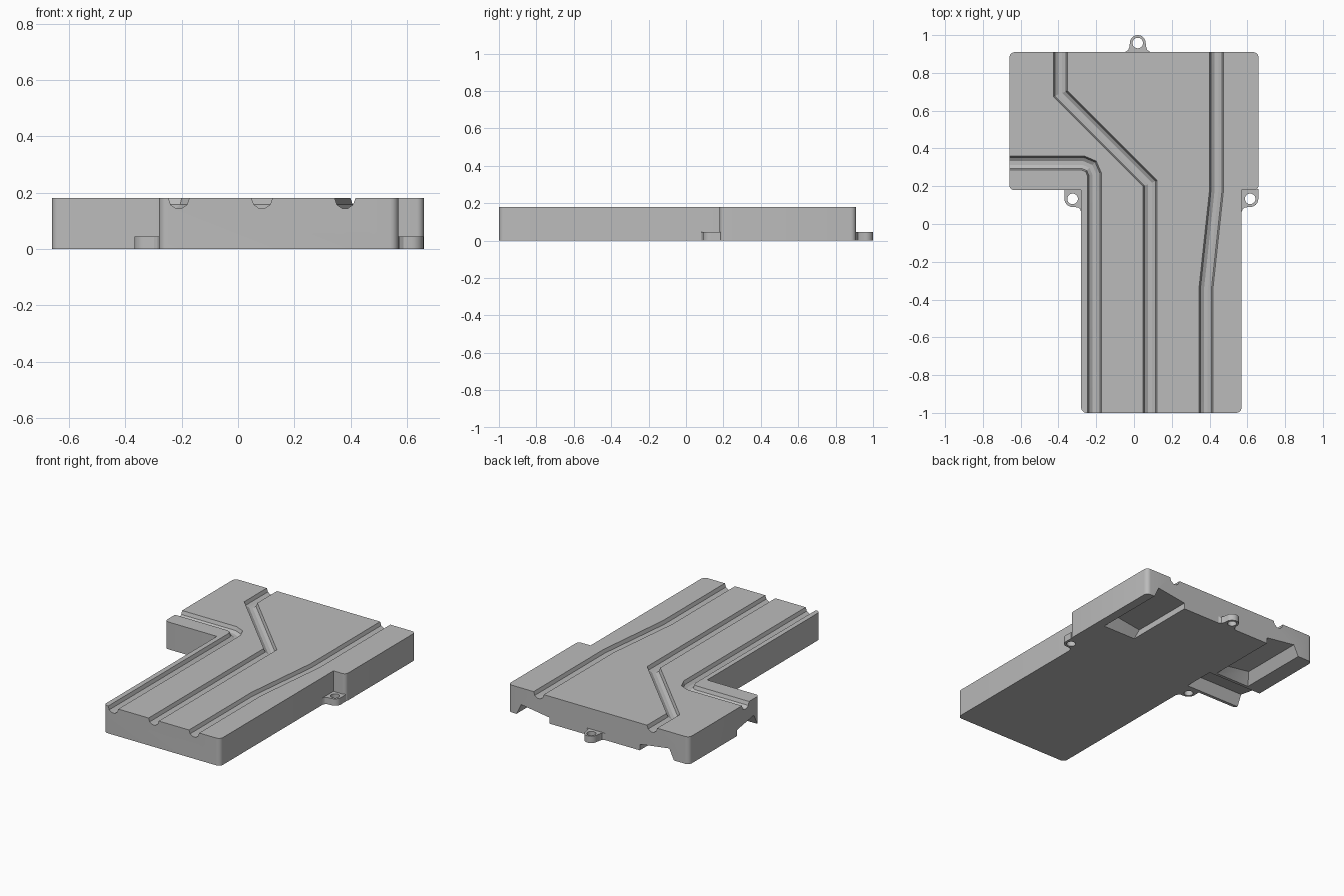
import bpy, bmesh
from math import cos, sin, pi
from mathutils import Vector

if "Cube" in bpy.data.objects:
    bpy.data.objects.remove(bpy.data.objects["Cube"])

grey = bpy.data.materials.new("plain_grey")
grey.use_nodes = True
grey.diffuse_color = (0.5, 0.5, 0.5, 1)
grey.node_tree.nodes["Principled BSDF"].inputs["Base Color"].default_value = (0.5, 0.5, 0.5, 1)

HEIGHT, TAB_HEIGHT = 0.18, 0.045


def finish(name, bm):
    bmesh.ops.recalc_face_normals(bm, faces=bm.faces)
    mesh = bpy.data.meshes.new(name)
    bm.to_mesh(mesh)
    bm.free()
    mesh.materials.append(grey)
    obj = bpy.data.objects.new(name, mesh)
    bpy.context.collection.objects.link(obj)
    return obj


def prism(name, outline, z0, z1):
    bm = bmesh.new()
    face = bm.faces.new([bm.verts.new((x, y, z0)) for x, y in outline])
    top = bmesh.ops.extrude_face_region(bm, geom=[face])["geom"]
    verts = [v for v in top if isinstance(v, bmesh.types.BMVert)]
    bmesh.ops.translate(bm, verts=verts, vec=(0, 0, z1 - z0))
    return finish(name, bm)


def arc(cx, cy, r, a0, a1, n):
    angles = [a0 + (a1 - a0) * i / n for i in range(n + 1)]
    return [(cx + r * cos(a), cy + r * sin(a)) for a in angles]


def rounded(corners, n=6):
    """Round the square corners of an outline given as x, y, radius."""
    out = []
    for i, (x, y, r) in enumerate(corners):
        p = Vector((x, y))
        if not r:
            out.append(p)
            continue
        a = (Vector(corners[i - 1][:2]) - p).normalized()
        b = (Vector(corners[(i + 1) % len(corners)][:2]) - p).normalized()
        for k in range(n + 1):
            t = pi / 2 * k / n
            out.append(p + (a + b) * r - (b * cos(t) + a * sin(t)) * r)
    return out


def sweep(name, path, profile):
    """Sweep an upright profile along a flat path with mitred bends."""
    pts = [Vector(p) for p in path]
    bm = bmesh.new()
    rings = []
    for i, p in enumerate(pts):
        d0 = (p - pts[i - 1]).normalized() if i else (pts[1] - p).normalized()
        d1 = (pts[i + 1] - p).normalized() if i < len(pts) - 1 else d0
        n0, n1 = Vector((-d0.y, d0.x)), Vector((-d1.y, d1.x))
        m = (n0 + n1).normalized()
        m /= m.dot(n0)
        rings.append([bm.verts.new((*(p + m * s), z)) for s, z in profile])
    for a, b in zip(rings, rings[1:]):
        for j in range(len(profile)):
            k = (j + 1) % len(profile)
            bm.faces.new((a[j], a[k], b[k], b[j]))
    bm.faces.new(rings[0])
    bm.faces.new(rings[-1])
    return finish(name, bm)


def recess(name, inner, outer, mouth, end, along_x=False):
    """Wedge pocket: steep inner wall, sloping outer and end walls."""
    side = 1 if outer > inner else -1
    run = 1 if mouth > end else -1
    corners = []
    for w, z, e in ((inner, -0.001, 0), (outer, -0.001, 0),
                    (inner, 0.04, 0.05), (outer - side * 0.035, 0.07, 0.05)):
        corners += [(w, mouth, z), (w, end + run * e, z)]
    bm = bmesh.new()
    for w, l, z in corners:
        bm.verts.new((l, w, z) if along_x else (w, l, z))
    bmesh.ops.convex_hull(bm, input=bm.verts)
    return finish(name, bm)


def carve(obj, cutters):
    for c in cutters:
        mod = obj.modifiers.new(c.name, "BOOLEAN")
        mod.operation, mod.solver, mod.object = "DIFFERENCE", "EXACT", c
    bpy.context.view_layer.update()
    dg = bpy.context.evaluated_depsgraph_get()
    mesh = bpy.data.meshes.new_from_object(obj.evaluated_get(dg))
    obj.modifiers.clear()
    obj.data = mesh
    for c in cutters:
        bpy.data.objects.remove(c)
    bpy.ops.object.select_all(action="DESELECT")
    obj.select_set(True)
    bpy.context.view_layer.objects.active = obj
    bpy.ops.object.shade_smooth_by_angle(angle=pi / 9)


# Main plate: wide back, narrow front
body = prism("body_plate", rounded([
    (-0.66, 0.91, 0.03), (-0.66, 0.18, 0.025), (-0.28, 0.18, 0), (-0.28, -1, 0.03),
    (0.57, -1, 0.03), (0.57, 0.18, 0), (0.66, 0.18, 0.025), (0.66, 0.91, 0.03)]), 0, HEIGHT)

# Grooves in the top
half = [(0.037, 0.25), (0.037, HEIGHT), (0.029, 0.157), (0.01, 0.144)]
groove = half + [(-s, z) for s, z in reversed(half)]
paths = {
    "bent_groove": [(-0.8, 0.323), (-0.27, 0.323), (-0.228, 0.305), (-0.21, 0.263), (-0.21, -1.1)],
    "diagonal_groove": [(-0.39, 1.1), (-0.39, 0.69), (0.085, 0.215), (0.085, -1.1)],
    "shallow_bend_groove": [(0.437, 1.1), (0.437, 0.18), (0.38, -0.35), (0.38, -1.1)],
}
cutters = [sweep(n, p, groove) for n, p in paths.items()]

# Pockets under the groove exits
cutters += [
    recess("left_back_pocket", 0.36, 0.6, 1.0, 0.43),
    recess("right_back_pocket", -0.3, -0.55, 1.0, 0.43),
    recess("side_pocket", 0.41, 0.2, -0.8, -0.26, along_x=True),
]
carve(body, cutters)


# Mounting tabs with screw holes
def tab(name, outline, cx, cy):
    obj = prism(name, outline, 0, TAB_HEIGHT)
    hole = prism(name + "_hole", arc(cx, cy, 0.028, 0, 2 * pi * 23 / 24, 23), -0.1, 0.1)
    carve(obj, [hole])


flare = [(0.045, 0.935), (0.051, 0.92), (0.068, 0.91), (0.068, 0.89)]
tab("back_tab", arc(0.02, 0.958, 0.042, 0, pi, 16)
    + [(0.02 - s, y) for s, y in flare] + [(0.02 + s, y) for s, y in reversed(flare)],
    0.02, 0.958)

side_tab = [(-0.368, 0.185)] + arc(-0.325, 0.133, 0.043, pi, 1.5 * pi, 8) + [
    (-0.298, 0.088), (-0.286, 0.08), (-0.28, 0.065), (-0.265, 0.065), (-0.265, 0.185)]
tab("right_side_tab", side_tab, -0.325, 0.133)
tab("left_side_tab", [(0.29 - x, y) for x, y in side_tab], 0.615, 0.133)
